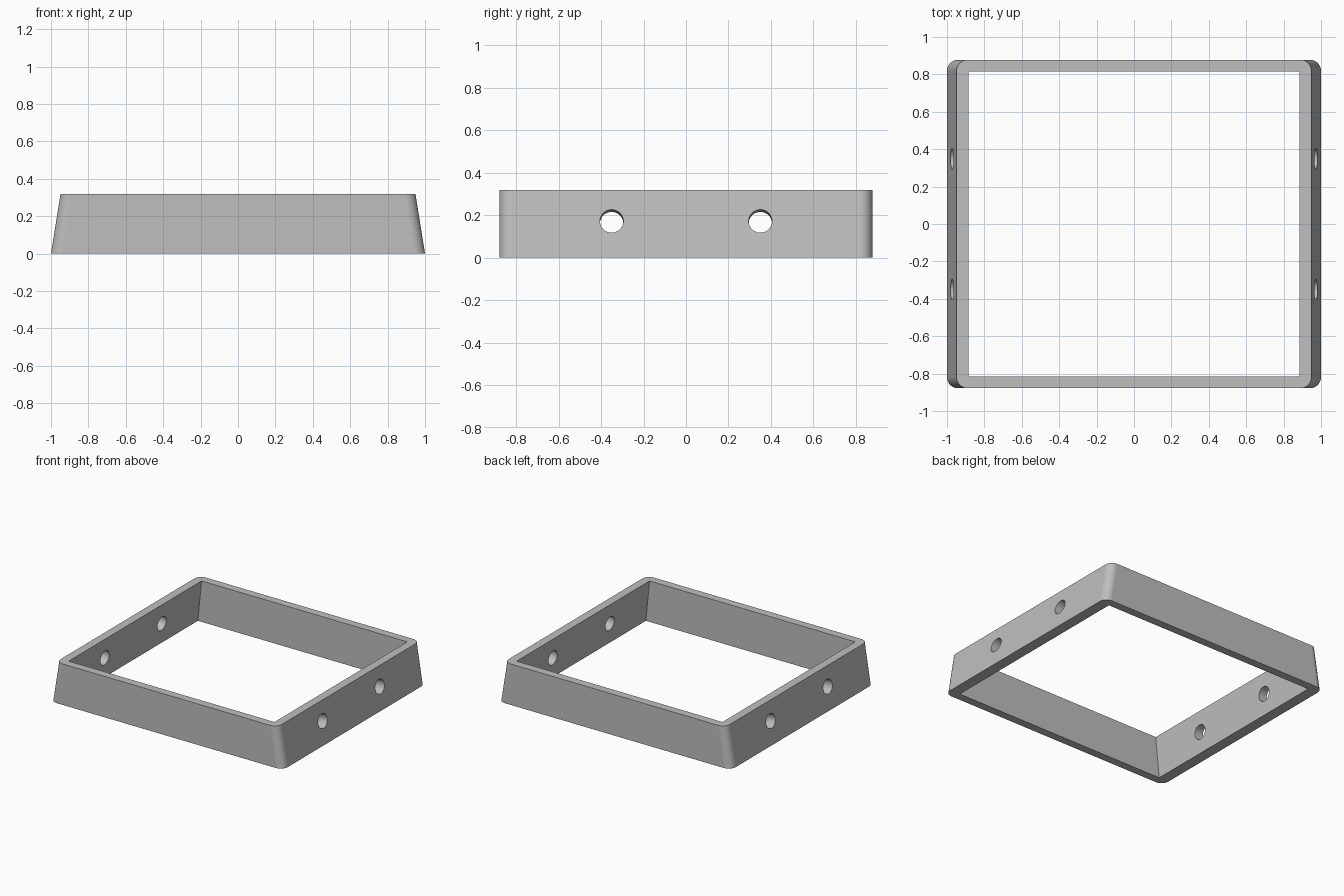
import bpy
import bmesh
import math
from mathutils import Matrix, Vector

HEIGHT = 0.318
HALF_Y = 0.878
SLOPE = 0.051 / HEIGHT      # inward lean of the two side walls
LEAN = math.atan(SLOPE)

if "Cube" in bpy.data.objects:
    bpy.data.objects.remove(bpy.data.objects["Cube"], do_unlink=True)

grey = bpy.data.materials.new("light grey")
grey.use_nodes = True
grey.diffuse_color = (0.52, 0.52, 0.52, 1)
grey.node_tree.nodes["Principled BSDF"].inputs["Base Color"].default_value = grey.diffuse_color


def add_object(name, bm):
    bmesh.ops.recalc_face_normals(bm, faces=bm.faces)
    mesh = bpy.data.meshes.new(name)
    bm.to_mesh(mesh)
    bm.free()
    mesh.materials.append(grey)
    obj = bpy.data.objects.new(name, mesh)
    bpy.context.collection.objects.link(obj)
    return obj


def leaning_block(name, half_x, half_y, z0, z1, radius=0):
    """Block whose side walls lean inward; half_x is measured at z = 0."""
    bm = bmesh.new()
    bmesh.ops.create_cube(bm, size=2)
    for v in bm.verts:
        v.co = Vector((v.co.x * half_x, v.co.y * half_y, z1 if v.co.z > 0 else z0))
    if radius:
        upright = [e for e in bm.edges
                   if abs(e.verts[0].co.z - e.verts[1].co.z) > (z1 - z0) / 2]
        bmesh.ops.bevel(bm, geom=upright, offset=radius, segments=10,
                        profile=0.5, affect='EDGES')
    for v in bm.verts:
        v.co.x -= math.copysign(SLOPE * v.co.z, v.co.x)
    return add_object(name, bm)


def hole_cutter(side, y):
    """Cylinder square to the leaning side wall."""
    bm = bmesh.new()
    z = 0.172
    place = (Matrix.Translation((side * (1 - SLOPE * z), y, z))
             @ Matrix.Rotation(side * (math.pi / 2 - LEAN), 4, 'Y'))
    bmesh.ops.create_cone(bm, cap_ends=True, segments=48, radius1=0.055,
                          radius2=0.055, depth=0.3, matrix=place)
    return add_object("hole_cutter", bm)


# Frame: rounded outer block with a sharp-cornered opening and four side holes
frame = leaning_block("frame", 1, HALF_Y, 0, HEIGHT, radius=0.06)
cutters = [leaning_block("opening_cutter", 0.941, 0.815, -0.1, HEIGHT + 0.1)]
cutters += [hole_cutter(side, y) for side in (-1, 1) for y in (-0.35, 0.35)]

bpy.ops.object.select_all(action='DESELECT')
frame.select_set(True)
bpy.context.view_layer.objects.active = frame
for cutter in cutters:
    cutter.hide_render = True
    cut = frame.modifiers.new("cut", 'BOOLEAN')
    cut.operation = 'DIFFERENCE'
    cut.solver = 'EXACT'
    cut.object = cutter
    bpy.ops.object.modifier_apply(modifier=cut.name)
    bpy.data.objects.remove(cutter, do_unlink=True)

# Smooth corners and holes, flat walls
bpy.ops.object.shade_smooth_by_angle(angle=math.radians(30))
weighted = frame.modifiers.new("weighted_normals", 'WEIGHTED_NORMAL')
weighted.keep_sharp = True
